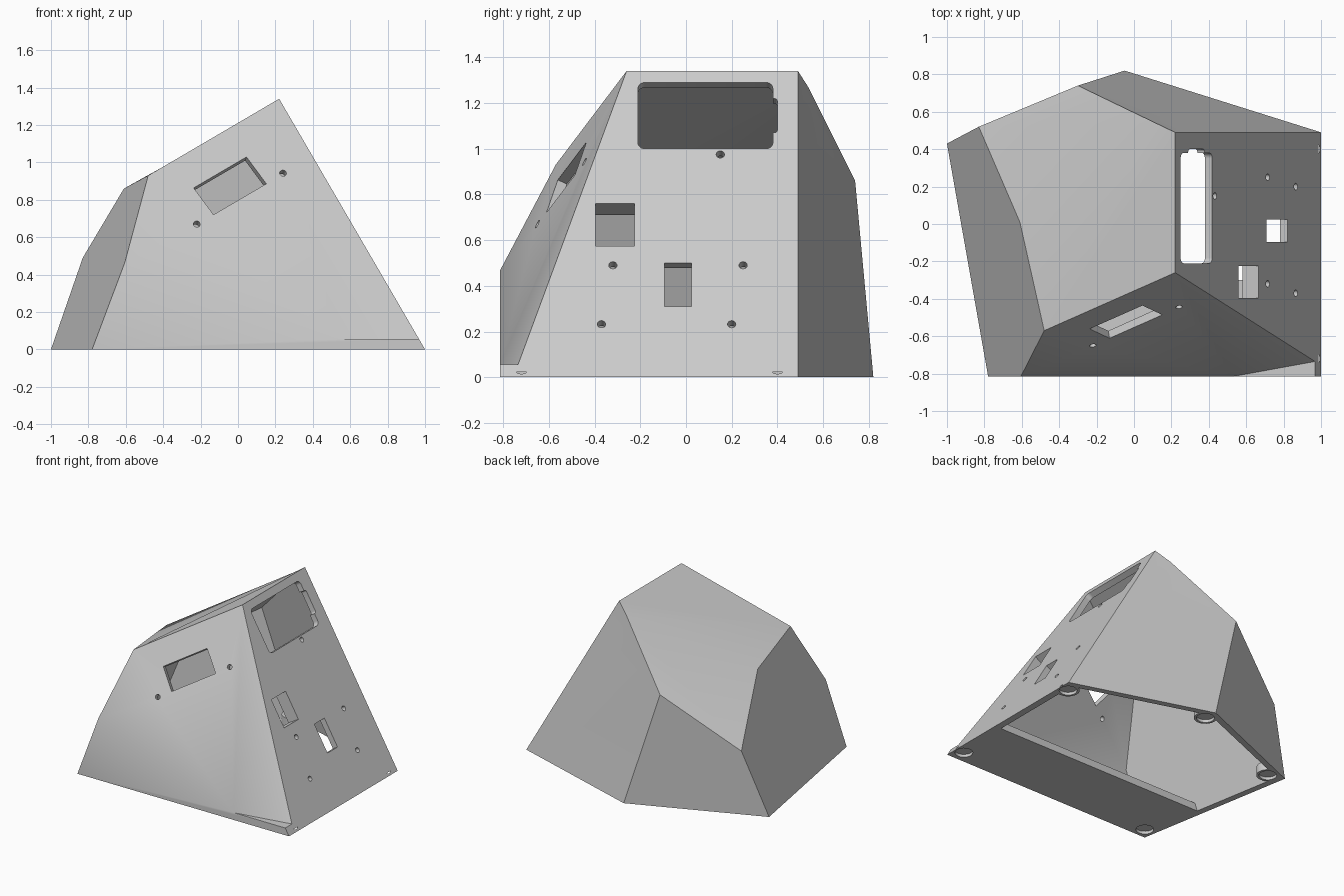
import bpy, bmesh
from mathutils import Matrix, Vector

if "Cube" in bpy.data.objects:
    bpy.data.objects.remove(bpy.data.objects["Cube"])

WALL, FLOOR, FLOOR_EDGE = 0.045, 0.055, -0.3

grey = bpy.data.materials.new("light_grey")
grey.use_nodes = True
grey.diffuse_color = (0.6, 0.6, 0.6, 1)
grey.node_tree.nodes["Principled BSDF"].inputs["Base Color"].default_value = (0.6, 0.6, 0.6, 1)


def to_object(name, bm):
    bmesh.ops.recalc_face_normals(bm, faces=bm.faces)
    mesh = bpy.data.meshes.new(name)
    bm.to_mesh(mesh)
    bm.free()
    mesh.materials.append(grey)
    ob = bpy.data.objects.new(name, mesh)
    bpy.context.collection.objects.link(ob)
    return ob


def cut(target, cutter):
    """Subtract the cutter from the target and delete the cutter."""
    mod = target.modifiers.new("cut", "BOOLEAN")
    mod.operation, mod.solver, mod.object = "DIFFERENCE", "EXACT", cutter
    bpy.context.view_layer.update()
    graph = bpy.context.evaluated_depsgraph_get()
    mesh = bpy.data.meshes.new_from_object(target.evaluated_get(graph))
    target.modifiers.clear()
    target.data = mesh
    bpy.data.objects.remove(cutter)


def frame(centre, normal, across):
    """Local x runs across the wall, local z points out of it."""
    z = Vector(normal).normalized()
    x = Vector(across)
    x = (x - z * x.dot(z)).normalized()
    basis = Matrix((x, z.cross(x), z)).transposed().to_4x4()
    return Matrix.Translation(centre) @ basis


def block(name, place, width, height, depth, radius=0):
    bm = bmesh.new()
    bmesh.ops.create_cube(bm, size=1, matrix=Matrix.Diagonal((width, height, depth, 1)))
    if radius:
        upright = [e for e in bm.edges
                   if abs(e.verts[0].co.z - e.verts[1].co.z) > depth / 2]
        bmesh.ops.bevel(bm, geom=upright, offset=radius, segments=6,
                        profile=0.5, affect="EDGES")
    bm.transform(place)
    return to_object(name, bm)


def rod(name, place, radius, depth):
    bm = bmesh.new()
    bmesh.ops.create_cone(bm, cap_ends=True, segments=24, radius1=radius,
                          radius2=radius, depth=depth, matrix=place)
    return to_object(name, bm)


# Faceted body: lettered corners, faces spelled from them
corners = dict(
    A=(1, -.815, 0), B=(1, .49, 0), C=(-.05, .82, 0), D=(-1, .43, 0), E=(-.78, -.815, 0),
    F=(.22, -.26, 1.34), G=(.22, .49, 1.34), H=(.968, -.735, FLOOR),
    I=(.968, -.815, FLOOR), J=(.53, -.815, FLOOR), K=(-.48, -.57, .93),
    L=(-.605, -.815, .465), M=(-.83, .52, .49), N=(-.61, .01, .86),
    P=(-.3, .74, .86), Q=(.12, .538, 1.265))
bm = bmesh.new()
verts = {k: bm.verts.new(co) for k, co in corners.items()}
walls = ["ABGFHI", "BCPQG", "CDMP", "DELKNM", "FKLJH", "EAIJL", "FGQNK", "QPMN"]
faces = {w: bm.faces.new([verts[k] for k in w]) for w in walls + ["ABCDE", "HIJ"]}
bmesh.ops.recalc_face_normals(bm, faces=bm.faces)
planes = [(faces[w].calc_center_median().copy(), faces[w].normal.copy()) for w in walls]
right_n, back_n, front_n = planes[0][1], planes[1][1], planes[4][1]
body = to_object("faceted_body", bm)


def cavity(extra):
    """Block trimmed by every wall plane moved inward."""
    bm = bmesh.new()
    bmesh.ops.create_cube(bm, size=4)
    trims = [(p - n * WALL, n) for p, n in planes] + [extra]
    for point, normal in trims:
        cutout = bmesh.ops.bisect_plane(
            bm, geom=bm.verts[:] + bm.edges[:] + bm.faces[:], dist=1e-5,
            plane_co=point, plane_no=normal, clear_outer=True)["geom_cut"]
        rim = [g for g in cutout if isinstance(g, bmesh.types.BMEdge)]
        bmesh.ops.edgeloop_fill(bm, edges=rim)
    return to_object("cavity", bm)


# Hollow above the floor, and open underneath behind it, leaving round foot bosses
feet = [(.93, -.72), (.93, .4), (-.04, .72), (-.88, .39), (-.71, -.73)]
upper = cavity((Vector((0, 0, FLOOR)), Vector((0, 0, -1))))
opening = cavity((Vector((0, FLOOR_EDGE, 0)), Vector((0, -1, 0))))
for hollow in (upper, opening):
    for x, y in feet:
        cut(hollow, rod("boss", Matrix.Translation((x, y, 0)), .08, .13))
    cut(body, hollow)

# Shallow round foot recesses
for x, y in feet:
    cut(body, rod("foot_recess", Matrix.Translation((x, y, 0)), .062, .044))


def on_right(y, z):
    return frame((1 - .582 * z, y, z), right_n, (0, 1, 0))


# Display opening with side notch, and two windows, given as y and z ranges
for y0, y1, z0, z1, r in [(-.21, .38, 1.0, 1.29, .03), (.33, .4, 1.07, 1.22, .015),
                          (-.395, -.225, .575, .76, 0), (-.095, .025, .31, .5, 0)]:
    place = on_right((y0 + y1) / 2, (z0 + z1) / 2)
    cut(body, block("window", place, y1 - y0, (z1 - z0) / right_n.x, .16, r))

# Screw holes in the right wall
for y, z in [(-.32, .49), (.25, .49), (-.37, .232), (.2, .232), (.15, .975)]:
    cut(body, rod("screw_hole", on_right(y, z), .018, .14))

# Front slot with a screw hole on each side
along = Vector(corners["F"]) - Vector(corners["K"])
cut(body, block("slot", frame((-.043, -.522, .874), front_n, along), .35, .185, .18))
for spot in [(.24, -.44, .94), (-.22, -.65, .67)]:
    cut(body, rod("screw_hole", frame(spot, front_n, along), .018, .14))

# Rounded cable port in the back wall
cut(body, block("port", frame((.225, .532, 1.085), back_n, (-1, 0, 0)), .19, .25, .16, .09))

# Sleeve behind the upper window
place = on_right(-.31, .667) @ Matrix.Translation((0, 0, -.07))
sleeve = block("window_sleeve", place, .21, .255, .055)
cut(sleeve, block("sleeve_hole", place, .17, .214, .2))

for ob in (body, sleeve):
    bpy.ops.object.select_all(action="DESELECT")
    ob.select_set(True)
    bpy.context.view_layer.objects.active = ob
    bpy.ops.object.shade_smooth_by_angle()
